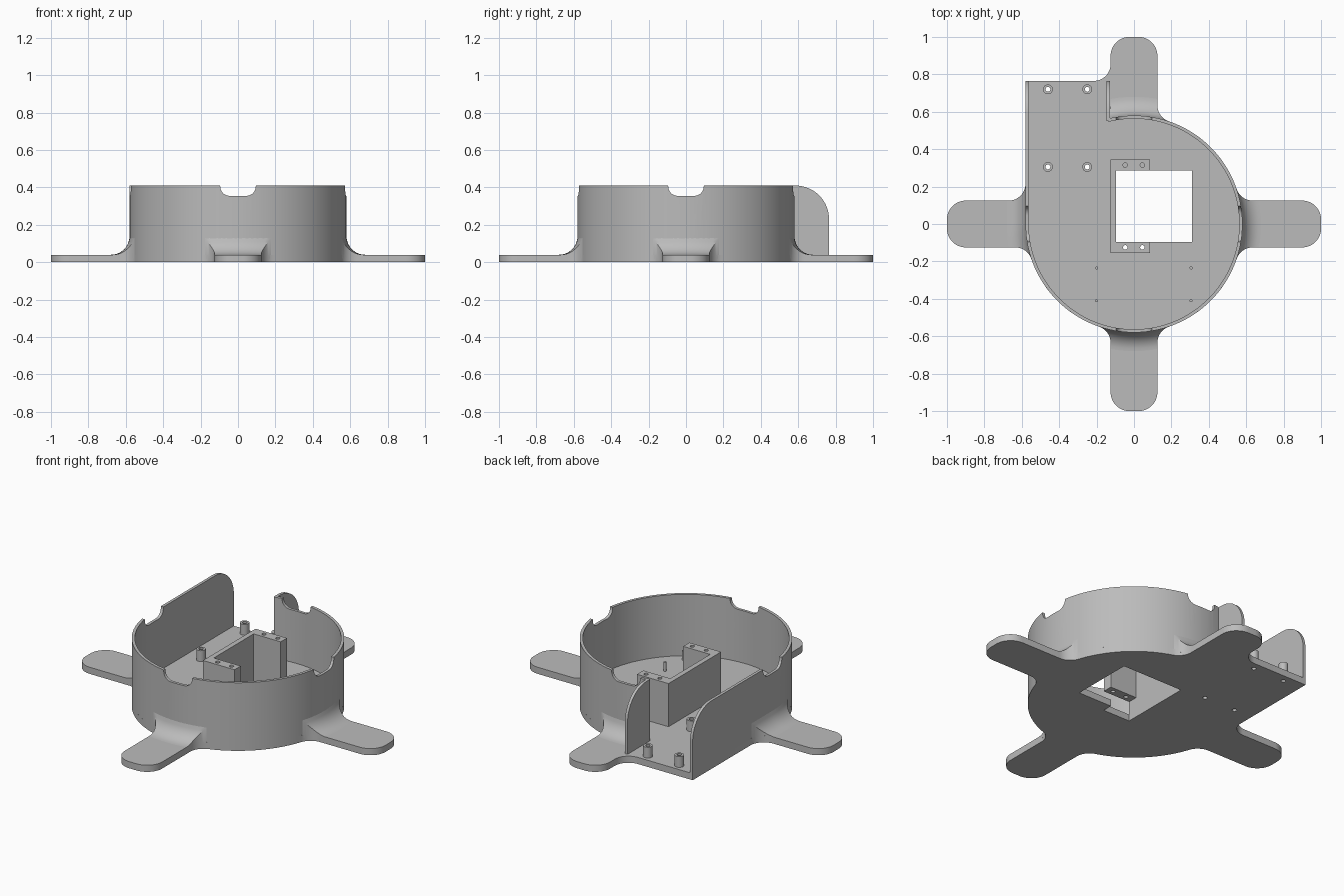
import bpy, bmesh
from math import sin, cos, acos, atan2, hypot, pi, radians, sqrt

if "Cube" in bpy.data.objects:
    bpy.data.objects.remove(bpy.data.objects["Cube"])

R, WALL, FLOOR, TOP = 0.58, 0.017, 0.04, 0.41   # ring radius, wall, floor, rim height
HALF, FLARE, TIP = 0.125, 0.09, 0.1             # foot half width, flare and tip radii
LEFT, BACK = -0.58, 0.765                       # edges of the square extension

grey = bpy.data.materials.new("plain grey")
grey.use_nodes = True
grey.diffuse_color = (0.5, 0.5, 0.5, 1)
grey.node_tree.nodes["Principled BSDF"].inputs["Base Color"].default_value = (0.5, 0.5, 0.5, 1)


def make(name, bm):
    bmesh.ops.recalc_face_normals(bm, faces=bm.faces)
    me = bpy.data.meshes.new(name)
    bm.to_mesh(me)
    bm.free()
    me.materials.append(grey)
    ob = bpy.data.objects.new(name, me)
    bpy.context.collection.objects.link(ob)
    return ob


def arc(cx, cy, r, a0, a1, n=12):
    angles = [radians(a0 + (a1 - a0) * i / n) for i in range(n + 1)]
    return [(cx + r * cos(a), cy + r * sin(a)) for a in angles]


def rect(x0, x1, y0, y1):
    return [(x0, y0), (x1, y0), (x1, y1), (x0, y1)]


def prism(name, pts, w0, w1, axis="z"):
    """Extrude a 2D outline from w0 to w1 along an axis."""
    place = {"z": lambda u, v, w: (u, v, w),
             "x": lambda u, v, w: (w, u, v),
             "y": lambda u, v, w: (u, w, v)}[axis]
    bm = bmesh.new()
    rings = [[bm.verts.new(place(u, v, w)) for u, v in pts] for w in (w0, w1)]
    bm.faces.new(rings[0])
    bm.faces.new(rings[1])
    n = len(pts)
    for i in range(n):
        j = (i + 1) % n
        bm.faces.new((rings[0][i], rings[0][j], rings[1][j], rings[1][i]))
    return make(name, bm)


def cylinder(name, x, y, r, z0, z1, n=24):
    return prism(name, arc(x, y, r, 0, 360, n)[:-1], z0, z1)


def cut(ob, cutters):
    for c in cutters:
        m = ob.modifiers.new("cut", "BOOLEAN")
        m.operation, m.solver, m.object = "DIFFERENCE", "EXACT", c
    dg = bpy.context.evaluated_depsgraph_get()
    me = bpy.data.meshes.new_from_object(ob.evaluated_get(dg))
    ob.modifiers.clear()
    ob.data = me


def spin(pts, k):
    for _ in range(k % 4):
        pts = [(-y, x) for x, y in pts]
    return pts


# Foot outline, pointing +y, with a flare on each side
D = R + FLARE
CX = HALF + FLARE
CY = sqrt(D * D - CX * CX)
TILT = atan2(CY, CX) * 180 / pi


def foot(right, left):
    tip = arc(HALF - TIP, 1 - TIP, TIP, 0, 90) + arc(TIP - HALF, 1 - TIP, TIP, 90, 180)
    return right + tip + left


right_flare = arc(CX, CY, FLARE, 180 + TILT, 180)
left_flare = arc(-CX, CY, FLARE, 0, -TILT)
wall_flare = arc(CX, D, FLARE, 270, 180)
edge_flare = arc(-CX, BACK + FLARE, FLARE, 0, -90)


def rim(k):
    start = 180 - TILT + 90 * k
    return arc(0, 0, R, start, start + 2 * TILT - 90, 24)[1:-1]


outline = (spin(foot(right_flare, left_flare), 3) + rim(-1)
           + foot(right_flare, edge_flare) + [(LEFT, BACK)]
           + spin(foot(wall_flare, left_flare), 1) + rim(1)
           + spin(foot(right_flare, left_flare), 2) + rim(2))
floor = prism("floor_with_feet", outline, 0, FLOOR)

# Fillets rising from each foot to the wall
ROWS, COLS, RISE = 10, 16, 0.1


def flare_x(d):
    rho = R + max(d, 0)
    phi = acos(min(1, (rho * rho + D * D - FLARE ** 2) / (2 * rho * D)))
    x = rho * cos(radians(TILT) + phi)
    return x if rho < hypot(HALF, CY) else HALF


def flat_x(d):
    return CX - sqrt(FLARE ** 2 - (FLARE - d) ** 2) if 0 <= d < FLARE else HALF


for side, k in (("right", 3), ("back", 0), ("left", 1), ("front", 2)):
    bm = bmesh.new()
    grid = []
    for i in range(ROWS + 1):
        a = i / ROWS * pi / 2
        d, z = RISE * (1 - cos(a)), FLOOR + RISE * (1 - sin(a))
        xr = flat_x(d) if side == "left" else flare_x(d)
        xl = min(flare_x(d), 0.135) if side == "back" else flare_x(d)
        row = []
        for j in range(COLS + 1):
            x = xr - (xr + xl) * j / COLS
            y = R + d if side == "left" and x > 0 else sqrt((R + d) ** 2 - x * x)
            px, py = spin([(x, y - (0.004 if i == 0 else 0))], k)[0]
            row.append(bm.verts.new((px, py, z)))
        grid.append(row)
    for i in range(ROWS):
        for j in range(COLS):
            bm.faces.new((grid[i][j], grid[i + 1][j], grid[i + 1][j + 1], grid[i][j + 1]))
    base = bmesh.ops.extrude_face_region(bm, geom=bm.faces[:], use_keep_orig=True)
    for v in base["geom"]:
        if isinstance(v, bmesh.types.BMVert):
            v.co.z = FLOOR / 2
    make(side + "_foot_fillet", bm)

# Round wall, straight side wall and short fin
END = 104
ring = prism("round_wall", arc(0, 0, R, -180, END, 96) + arc(0, 0, R - WALL, END, -180, 96),
             FLOOR, TOP)


def fin(name, x, y0):
    r = 0.18
    pts = [(y0, FLOOR), (BACK, FLOOR)] + arc(BACK - r, TOP - r, r, 0, 90, 16) + [(y0, TOP)]
    return prism(name, pts, x, x + WALL, "x")


side_wall = fin("side_wall", LEFT, 0)
fin("short_fin", -0.146, 0.55)

# Rounded notches in the rim on all four sides
NW, NZ, NR = 0.095, 0.355, 0.05
notch = (arc(NR - NW, NZ + NR, NR, 180, 270, 8) + arc(NW - NR, NZ + NR, NR, 270, 360, 8)
         + [(NW, 0.5), (-NW, 0.5)])
notches = [prism("notch_cutter", notch, -1, 1, axis) for axis in "xy"]
cut(ring, notches)
cut(side_wall, notches)

# Central bracket around the window
X0, X1, XE, Y0, Y1, T, BH = -0.095, 0.31, 0.085, -0.095, 0.285, 0.06, 0.3
bracket = prism("bracket", [(X0 - 0.03, Y0 - T), (X0, Y0 - T), (X0, Y1), (XE, Y1),
                            (XE, Y1 + T), (X0 - 0.03, Y1 + T)], FLOOR, BH)
front_block = prism("bracket_front_block", rect(X0, XE, Y0 - T, Y0), 0.12, BH)
screws = [cylinder("screw_cutter", x, y, 0.012, z, 0.4)
          for y, z in ((Y0 - T / 2, 0.05), (Y1 + T / 2, 0.15)) for x in (-0.047, 0.045)]
cut(front_block, screws[:2])
cut(bracket, screws[2:])

# Window through the floor, with a slot under the front block
window = prism("window_cutter", [(X0, Y0 - T), (XE, Y0 - T), (XE, Y0), (X1, Y0),
                                 (X1, Y1), (X0, Y1)], -0.1, 0.1)

# Hollow mounting posts
bores = []
for x in (-0.46, -0.25):
    for y in (0.305, 0.72):
        post = cylinder("mounting_post", x, y, 0.026, FLOOR, 0.105)
        bore = cylinder("bore_cutter", x, y, 0.013, -0.1, 0.2)
        cut(post, [bore])
        bores.append(bore)
cut(floor, [window] + bores)

# Small locating pins
for x in (-0.2, 0.305):
    for y in (-0.41, -0.235):
        cylinder("locating_pin", x, y, 0.008, FLOOR, 0.095, 12)

for c in notches + screws + bores + [window]:
    bpy.data.objects.remove(c)

# Smooth curved faces, keep edges sharp
bpy.ops.object.select_all(action="DESELECT")
for ob in bpy.context.collection.objects:
    if ob.type == "MESH":
        ob.select_set(True)
        bpy.context.view_layer.objects.active = ob
bpy.ops.object.shade_smooth_by_angle(angle=radians(32))
